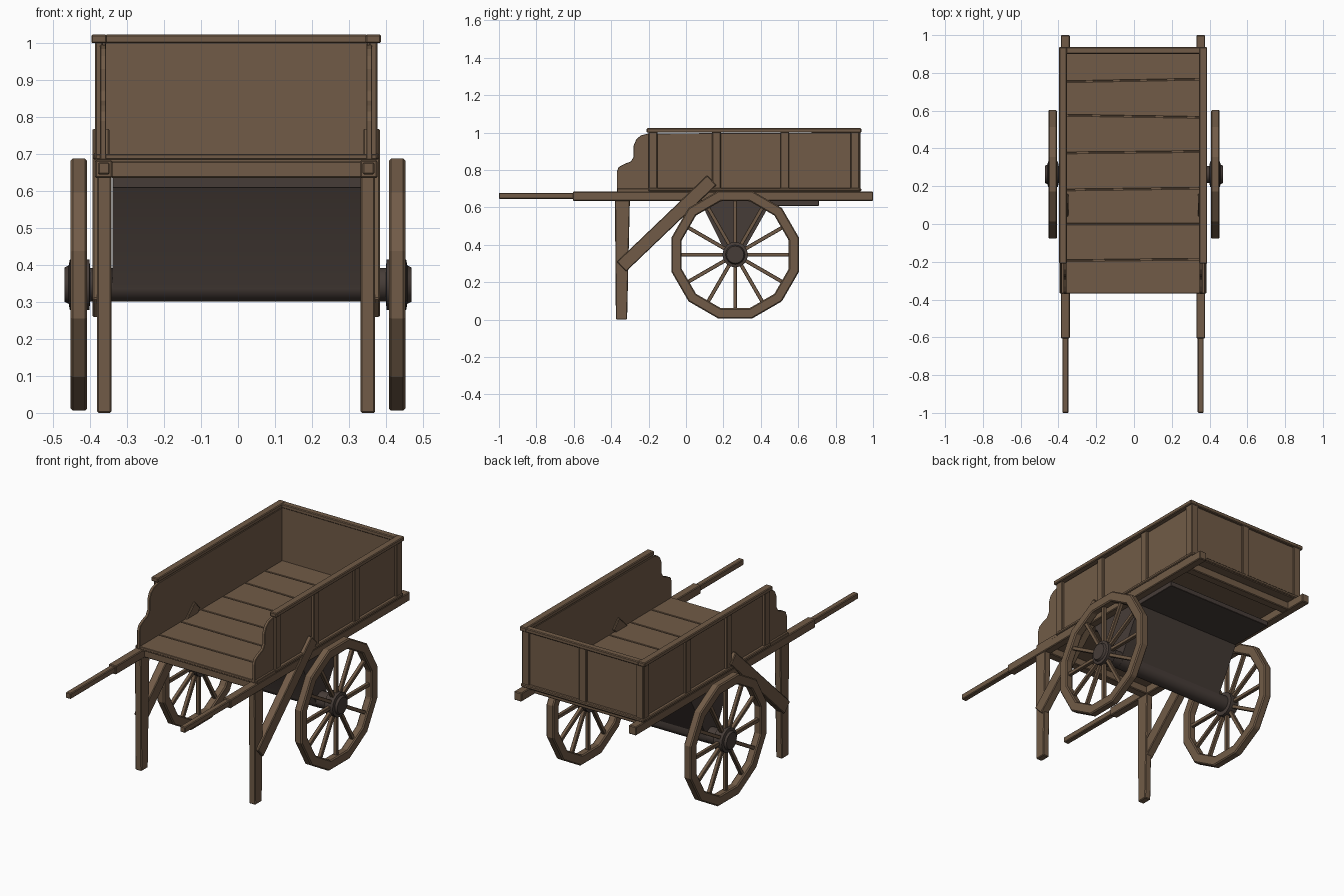
import bpy, bmesh, math
from mathutils import Matrix, Vector

old = bpy.data.objects.get("Cube")
if old:
    bpy.data.objects.remove(old, do_unlink=True)


def material(name, rgb):
    m = bpy.data.materials.new(name)
    m.use_nodes = True
    m.diffuse_color = (*rgb, 1)
    bsdf = next(n for n in m.node_tree.nodes if n.type == 'BSDF_PRINCIPLED')
    bsdf.inputs["Base Color"].default_value = (*rgb, 1)
    bsdf.inputs["Roughness"].default_value = 0.8
    return m


WOOD = material("brown_wood", (0.165, 0.105, 0.063))
IRON = material("dark_iron", (0.062, 0.046, 0.039))
SHIFT = -0.005  # the body sits a touch off the axle's centre


def finish(name, bm, mat, bevel=0.004):
    bmesh.ops.recalc_face_normals(bm, faces=bm.faces)
    me = bpy.data.meshes.new(name)
    bm.to_mesh(me)
    bm.free()
    me.materials.append(mat)
    ob = bpy.data.objects.new(name, me)
    bpy.context.collection.objects.link(ob)
    if bevel:
        mod = ob.modifiers.new("edge", 'BEVEL')
        mod.width = bevel
        mod.segments = 1
    return ob


def prism(name, profile, x0, x1, mat=WOOD, bevel=0.004):
    """Extrude a (y, z) outline from x0 to x1."""
    bm = bmesh.new()
    face = bm.faces.new([bm.verts.new((x0, y, z)) for y, z in profile])
    new = bmesh.ops.extrude_face_region(bm, geom=[face])["geom"]
    bmesh.ops.translate(bm, vec=(x1 - x0, 0, 0),
                        verts=[v for v in new if isinstance(v, bmesh.types.BMVert)])
    return finish(name, bm, mat, bevel)


def box(name, x0, x1, y0, y1, z0, z1, mat=WOOD, bevel=0.004):
    return prism(name, [(y0, z0), (y1, z0), (y1, z1), (y0, z1)], x0, x1, mat, bevel)


def sides(build):
    """Run a builder for both sides; span() mirrors an x range."""
    for label, s in (("left", 1), ("right", -1)):
        build(label, lambda a, b: sorted((s * a + SHIFT, s * b + SHIFT)))


# Floor: thin base with slightly uneven planks
box("floor_base", -0.385, 0.375, -0.365, 0.93, 0.68, 0.69, bevel=0)
seams = [-0.37, -0.19, 0.0, 0.185, 0.38, 0.57, 0.76, 0.935]
slants = [0, 0.004, 0, 0.005, 0.004, -0.006, 0.007, 0]
bm = bmesh.new()
for i in range(len(seams) - 1):
    a, b, sa, sb = seams[i] + 0.003, seams[i + 1] - 0.003, slants[i], slants[i + 1]
    corners = [(-0.385, a - sa), (0.375, a + sa), (0.375, b + sb), (-0.385, b - sb)]
    f = bm.faces.new([bm.verts.new((x, y, 0.686)) for x, y in corners])
    new = bmesh.ops.extrude_face_region(bm, geom=[f])["geom"]
    bmesh.ops.translate(bm, vec=(0, 0, 0.014),
                        verts=[v for v in new if isinstance(v, bmesh.types.BMVert)])
finish("floor_planks", bm, WOOD, 0.002)

# Cross beams under the floor
for label, y in (("front", -0.35), ("back", 0.83)):
    box(label + "_cross_beam", -0.345, 0.335, y, y + 0.05, 0.636, 0.682)

# Side wall outline with the stepped, rounded front
WALL = [(-0.37, 0.685), (-0.37, 0.79), (-0.36, 0.815), (-0.33, 0.832), (-0.295, 0.845),
        (-0.28, 0.87), (-0.28, 0.93), (-0.265, 0.965), (-0.24, 0.985), (-0.2, 0.995),
        (0.925, 1.0), (0.925, 0.685)]
POSTS = [-0.2, 0.14, 0.505, 0.88]


def body_side(label, span):
    # Wall, its posts and its trim
    prism(label + "_wall", WALL, *span(0.352, 0.368), bevel=0.002)
    for i, y in enumerate(POSTS):
        box(f"{label}_wall_post_{i + 1}", *span(0.36, 0.382), y, y + 0.047, 0.69, 1.005)
    box(label + "_bottom_trim", *span(0.36, 0.387), -0.2, 0.93, 0.685, 0.703)
    box(label + "_top_rail", *span(0.35, 0.392), -0.21, 0.937, 1.0, 1.024)
    # Long rail and slimmer handle
    box(label + "_rail", *span(0.335, 0.382), -0.605, 1.0, 0.635, 0.684)
    box(label + "_handle", *span(0.342, 0.374), -1.0, -0.59, 0.645, 0.678)
    # Tapered leg
    prism(label + "_leg", [(-0.375, 0.0), (-0.315, 0.0), (-0.3, 0.64), (-0.38, 0.64)],
          *span(0.337, 0.376))
    # Diagonal brace, passing just through the wall
    a, b = Vector((-0.345, 0.283)), Vector((0.138, 0.745))
    n = Vector((-(b - a).y, (b - a).x)).normalized() * 0.036
    prism(label + "_brace", [a - n, b - n, b + n, a + n], *span(0.343, 0.389))


sides(body_side)

# Back wall
box("back_wall", -0.36, 0.35, 0.905, 0.921, 0.685, 1.005, bevel=0.002)
for i, x in enumerate((-0.385, -0.027, 0.33)):
    box(f"back_post_{i + 1}", x, x + 0.046, 0.912, 0.932, 0.69, 1.005)
box("back_bottom_trim", -0.39, 0.38, 0.912, 0.937, 0.685, 0.703)
box("back_top_rail", -0.36, 0.35, 0.9, 0.937, 1.0, 1.023)

# Axle block: wedge with a rounded lower edge, and its mounting plate
HUB_Y, HUB_Z = 0.263, 0.347
curve = [(HUB_Y + 0.046 * math.cos(t), HUB_Z + 0.046 * math.sin(t))
         for t in (math.radians(200 + 14 * i - 20) for i in range(13))]
curve.append((HUB_Y + 0.043, HUB_Z + 0.018))
block = prism("axle_block", [(0.075, 0.636)] + curve + [(0.46, 0.636)],
              -0.34, 0.335, IRON, 0)
box("axle_plate", -0.34, 0.335, 0.07, 0.71, 0.608, 0.637, IRON, 0.002)


# Wheels
def ring(radius, n, offset):
    return [(HUB_Y + radius * math.cos(math.tau * (i + offset) / n),
             HUB_Z + radius * math.sin(math.tau * (i + offset) / n)) for i in range(n)]


def lathe_x(name, stations, sign, mat, n=16):
    """Turned part along x from (x, radius) stations, capped at both ends."""
    bm = bmesh.new()
    rings = [[bm.verts.new((sign * x, y, z)) for y, z in ring(r, n, 0)] for x, r in stations]
    for p, q in zip(rings, rings[1:]):
        for i in range(n):
            j = (i + 1) % n
            bm.faces.new((p[i], p[j], q[j], q[i]))
    bm.faces.new(rings[0])
    bm.faces.new(rings[-1])
    return finish(name, bm, mat, 0)


SIDES = 12
for label, s in (("left", 1), ("right", -1)):
    # Twelve-sided rim
    bm = bmesh.new()
    flat = 1 / math.cos(math.pi / SIDES)
    loops = [[bm.verts.new((s * x, y, z)) for y, z in ring(r * flat, SIDES, 0.5)]
             for x, r in ((0.408, 0.286), (0.408, 0.341), (0.453, 0.341), (0.453, 0.286))]
    for k in range(4):
        p, q = loops[k], loops[(k + 1) % 4]
        for i in range(SIDES):
            j = (i + 1) % SIDES
            bm.faces.new((p[i], p[j], q[j], q[i]))
    finish(label + "_wheel_rim", bm, WOOD, 0.006)

    # Spokes meet the middle of each flat
    bm = bmesh.new()
    for i in range(SIDES):
        spin = (Matrix.Translation((s * 0.43, HUB_Y, HUB_Z))
                @ Matrix.Rotation(math.tau * i / SIDES, 4, 'X')
                @ Matrix.Translation((0, 0, 0.17))
                @ Matrix.Diagonal((0.02, 0.02, 0.25, 1)))
        bmesh.ops.create_cube(bm, size=1, matrix=spin)
    finish(label + "_wheel_spokes", bm, WOOD, 0.002)

    # Hub with a collar and a raised cap
    hub = lathe_x(label + "_hub", [(0.3, 0.045), (0.4, 0.045), (0.402, 0.068), (0.455, 0.068),
                                   (0.458, 0.052), (0.47, 0.046)], s, IRON)
    for ob in (hub, block):
        bpy.ops.object.select_all(action='DESELECT')
        ob.select_set(True)
        bpy.context.view_layer.objects.active = ob
        bpy.ops.object.shade_smooth_by_angle(angle=math.radians(30))
